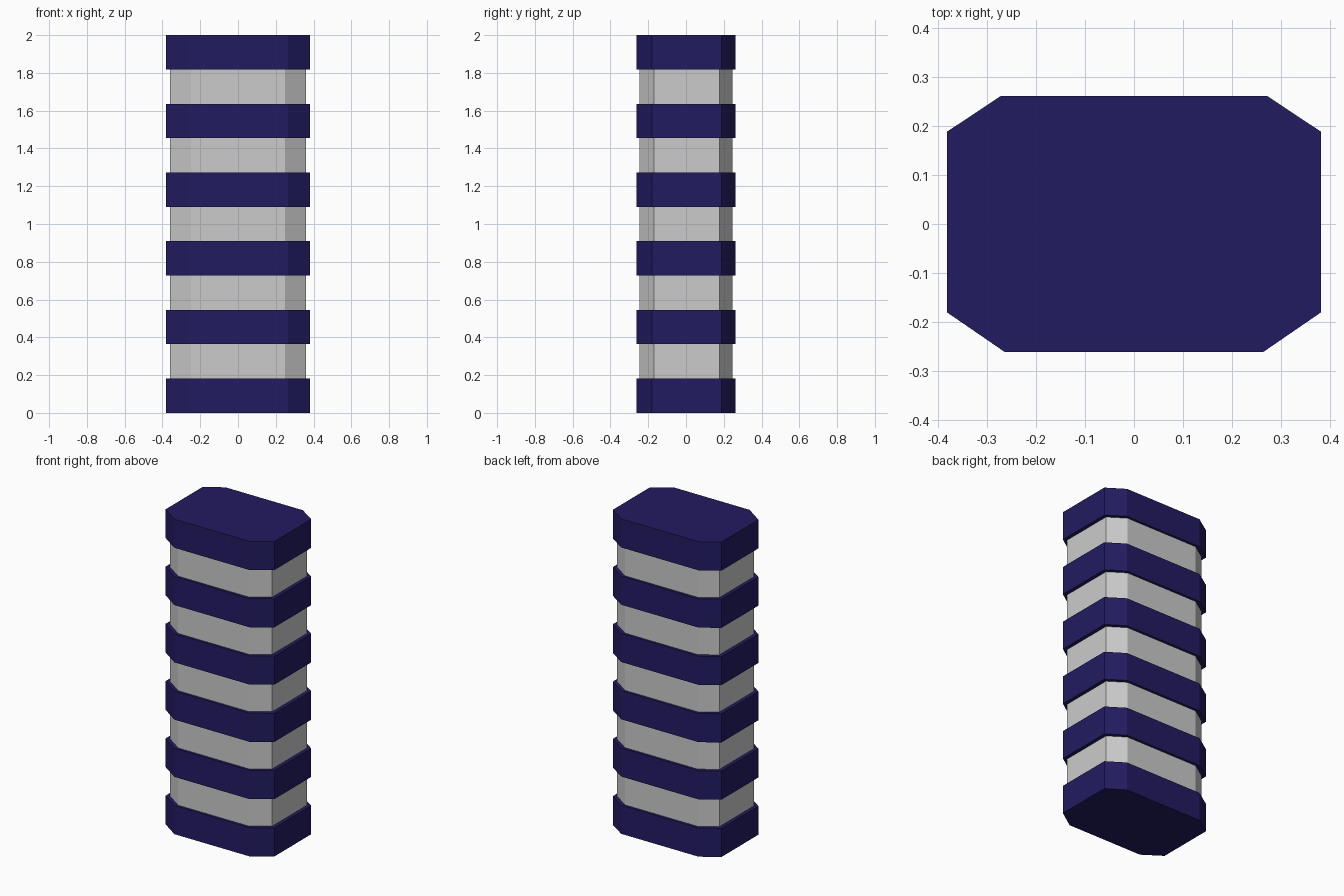
import bpy, bmesh

if "Cube" in bpy.data.objects:
    bpy.data.objects.remove(bpy.data.objects["Cube"])

LAYERS = 11
STEP = 2.0 / LAYERS

# Chamfered rectangle; the front corners are cut slightly deeper than the back ones
OUTLINE = [(-0.264, -0.262), (0.264, -0.262), (0.382, -0.181), (0.382, 0.189),
           (0.272, 0.262), (-0.272, 0.262), (-0.382, 0.189), (-0.382, -0.181)]

navy = bpy.data.materials.new("navy")
navy.diffuse_color = (0.016, 0.011, 0.12, 1)
navy.use_nodes = True
navy.node_tree.nodes["Principled BSDF"].inputs["Base Color"].default_value = navy.diffuse_color


def slab(name, scale, z, height, material=None):
    bm = bmesh.new()
    base = bm.faces.new([bm.verts.new((x * scale, y * scale, z)) for x, y in OUTLINE])
    top = bmesh.ops.extrude_face_region(bm, geom=[base])["geom"]
    verts = [v for v in top if isinstance(v, bmesh.types.BMVert)]
    bmesh.ops.translate(bm, verts=verts, vec=(0, 0, height))
    bmesh.ops.recalc_face_normals(bm, faces=bm.faces)
    mesh = bpy.data.meshes.new(name)
    bm.to_mesh(mesh)
    bm.free()
    if material:
        mesh.materials.append(material)
    obj = bpy.data.objects.new(name, mesh)
    bpy.context.collection.objects.link(obj)


# Alternating wide navy bands and narrower grey spacers
for i in range(LAYERS):
    if i % 2 == 0:
        slab(f"band_{i // 2 + 1}", 1.0, i * STEP, STEP, navy)
    else:
        slab(f"spacer_{i // 2 + 1}", 0.94, i * STEP, STEP)
